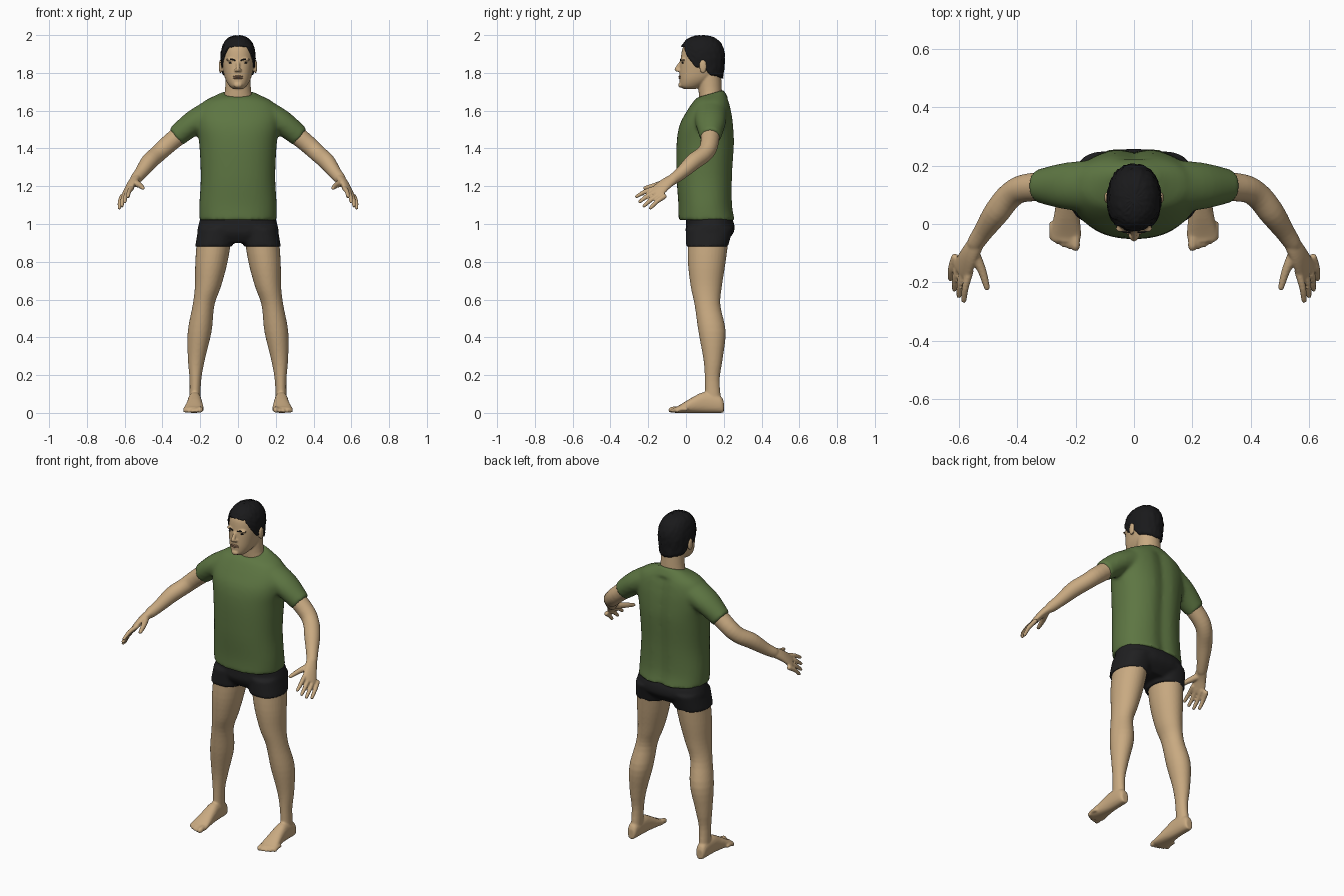
import bpy, bmesh, math, random
from mathutils import Vector, Matrix

random.seed(4)
if "Cube" in bpy.data.objects:
    bpy.data.objects.remove(bpy.data.objects["Cube"])


def material(name, red, green, blue):
    mat = bpy.data.materials.new(name)
    mat.use_nodes = True
    mat.diffuse_color = (red, green, blue, 1)
    shader = mat.node_tree.nodes["Principled BSDF"]
    shader.inputs["Base Color"].default_value = mat.diffuse_color
    shader.inputs["Roughness"].default_value = .8
    return mat


SKIN = material("skin", .58, .4, .22)
LIPS = material("lip_brown", .38, .22, .13)
GREEN = material("shirt_green", .11, .18, .055)
BLACK = material("shorts_black", .014, .014, .015)
HAIR = material("hair_black", .01, .01, .011)


def signed_power(value, exponent):
    return math.copysign(abs(value) ** exponent, value)


def spline(before, start, end, after, t):
    """Smooth blend from start to end, with slopes taken from the neighbours."""
    slope_in, slope_out = (end - before) / 2, (after - start) / 2
    ease = t * t * (3 - 2 * t)
    return (start + (end - start) * ease + slope_in * (t * (1 - t) ** 2)
            - slope_out * (t * t * (1 - t)))


def bridge(bm, loops):
    for low, high in zip(loops, loops[1:]):
        for k in range(len(low)):
            bm.faces.new((low[k - 1], low[k], high[k], high[k - 1]))
    bm.faces.new(loops[-1])


def loft(bm, rings, sides=32, power=2, steps=4):
    """Closed smooth skin through rings of (centre, half axis, half axis)."""
    last = len(rings) - 1
    fine = []
    for i in range(last):
        near = [rings[max(0, min(last, i + k))] for k in (-1, 0, 1, 2)]
        for s in range(steps):
            fine.append([spline(*column, s / steps) for column in zip(*near)])
    fine.append(rings[-1])
    angles = [math.tau * k / sides for k in range(sides)]
    loops = [[bm.verts.new(centre + u * signed_power(math.cos(a), 2 / power)
                           + v * signed_power(math.sin(a), 2 / power)) for a in angles]
             for centre, u, v in fine]
    bridge(bm, loops)
    bm.faces.new(loops[0])


def level(z, left, right, front, back, tilt=0):
    """Horizontal ring within the given limits."""
    return (Vector(((left + right) / 2, (front + back) / 2, z)),
            Vector(((right - left) / 2, 0, 0)), Vector((0, (back - front) / 2, tilt)))


def centred(z, half_width, front, back, tilt=0):
    return level(z, -half_width, half_width, front, back, tilt)


def upright(y, left, right, top):
    """Ring facing the front, resting on the ground."""
    return (Vector(((left + right) / 2, y, top / 2)),
            Vector(((right - left) / 2, 0, 0)), Vector((0, 0, top / 2)))


def limb(bm, points, wide=(0, 1, 0), sides=20, rounded=True):
    """Tube along points of (x, y, z, radius[, second radius])."""
    places = [Vector(point[:3]) for point in points]
    rings = []
    for i, point in enumerate(points):
        along = places[min(i + 1, len(places) - 1)] - places[max(i - 1, 0)]
        along.normalize()
        axis = Vector(wide)
        axis = (axis - along * axis.dot(along)).normalized()
        rings.append((places[i], axis * point[3], along.cross(axis) * point[-1]))
    if rounded:
        for end, inner, slot in ((0, 1, 0), (-1, -2, len(rings) + 1)):
            centre, u, v = rings[end]
            out = (places[end] - places[inner]).normalized() * min(u.length, v.length)
            rings.insert(slot, (centre + out * .8, u / 2, v / 2))
    loft(bm, rings, sides)


def ball(bm, centre, radii):
    place = Matrix.Translation(centre) @ Matrix.Diagonal((*radii, 1))
    bmesh.ops.create_uvsphere(bm, u_segments=20, v_segments=12, radius=1, matrix=place)


def mirror_x(bm):
    copy = bmesh.ops.duplicate(bm, geom=bm.verts[:] + bm.edges[:] + bm.faces[:])
    for item in copy["geom"]:
        if isinstance(item, bmesh.types.BMVert):
            item.co.x *= -1


def finish(bm, name, mat, voxel=0, smooth=3, mirror=False):
    bmesh.ops.recalc_face_normals(bm, faces=bm.faces)
    mesh = bpy.data.meshes.new(name)
    bm.to_mesh(mesh)
    bm.free()
    mesh.materials.append(mat)
    mesh.shade_smooth()
    part = bpy.data.objects.new(name, mesh)
    bpy.context.collection.objects.link(part)
    if voxel:
        blend = part.modifiers.new("blend", "REMESH")
        blend.mode = "VOXEL"
        blend.voxel_size = voxel
        blend.use_smooth_shade = True
        part.modifiers.new("soften", "SMOOTH").iterations = smooth
    if mirror:
        part.modifiers.new("other_side", "MIRROR").use_mirror_merge = False


# Shirt: sleeves, then torso with a spine hollow
bm = bmesh.new()
limb(bm, [(.12, .13, 1.59, .09, .08), (.235, .13, 1.535, .08, .066), (.33, .13, 1.46, .056)],
     sides=32, rounded=False)
mirror_x(bm)
loft(bm, [centred(1.02, .205, -.04, .265), centred(1.1, .205, -.04, .25),
          centred(1.25, .197, -.05, .25), centred(1.42, .205, -.05, .26),
          centred(1.52, .22, -.035, .255), centred(1.59, .22, 0, .245),
          centred(1.65, .18, .04, .23), centred(1.69, .09, .06, .2, tilt=.02)], 48, 2.25)
for v in bm.verts:
    if v.co.y > .15 and v.co.z < 1.66:
        v.co.y -= .016 * math.exp(-(v.co.x / .04) ** 2)
finish(bm, "shirt", GREEN, .011, 5)

# Shorts: two leg openings and the seat
bm = bmesh.new()
loft(bm, [level(.98, .01, .21, 0, .25), level(.88, .03, .227, 0, .222)], power=2.3)
mirror_x(bm)
loft(bm, [centred(1.06, .19, 0, .23), centred(1, .208, 0, .255),
          centred(.95, .212, 0, .25), centred(.9, .16, .03, .2)], power=2.4)
finish(bm, "shorts", BLACK, .009)

# Leg with foot and toes
bm = bmesh.new()
loft(bm, [level(.95, .03, .215, .01, .23), level(.8, .055, .226, .01, .21),
          level(.67, .09, .228, .025, .19), level(.57, .125, .24, .046, .182),
          level(.43, .14, .266, .066, .21), level(.28, .176, .265, .093, .193),
          level(.17, .195, .256, .1, .178), level(.03, .2, .258, .1, .19)])
loft(bm, [upright(.2, .21, .25, .06), upright(.18, .2, .26, .09), upright(.1, .194, .265, .11),
          upright(.04, .188, .272, .086), upright(-.04, .18, .287, .038),
          upright(-.06, .19, .28, .03)], 24, 2.3)
for i in range(5):
    x, tip, r = .2 + .02 * i, -.08 + .002 * i * i, .01 if i else .015
    limb(bm, [(x, tip + .05, .02, r), (x, tip + .02, .02, r), (x, tip, r, r)], (1, 0, 0), 14)
finish(bm, "legs", SKIN, .006, mirror=True)

# Arm with hand, fingers and thumb
bm = bmesh.new()
limb(bm, [(.2, .13, 1.56, .05), (.36, .125, 1.43, .048), (.42, .1, 1.375, .045),
          (.47, .04, 1.33, .044), (.515, -.025, 1.27, .034), (.545, -.07, 1.235, .028)], sides=28)
across = Vector((.047, .045, -.04))
limb(bm, [(.54, -.065, 1.24, .029, .024), (.565, -.11, 1.21, .037, .021),
          (.59, -.16, 1.165, .042, .014)], across)
for i, length in enumerate((1, 1, .93, .75)):
    root = Vector((.562, -.162, 1.19)) + across * i * .36
    reach = Vector((.02, -.1, -.045 - .013 * i)) * length
    middle = root + reach * .55 + Vector((.004, 0, .006))
    limb(bm, [(*root, .013), (*middle, .012), (*(root + reach), .009)], across, 14)
limb(bm, [(.548, -.1, 1.22, .019), (.52, -.16, 1.205, .015), (.503, -.218, 1.19, .01)])
finish(bm, "arms", SKIN, .005, mirror=True)

# Head, neck, ears, nose, brow and chin
bm = bmesh.new()
loft(bm, [centred(1.62, .09, .075, .19), centred(1.7, .07, .067, .19), centred(1.8, .066, .06, .185)])
loft(bm, [centred(1.715, .026, -.012, .05), centred(1.73, .045, -.03, .09),
          centred(1.76, .064, -.034, .14), centred(1.8, .076, -.034, .18),
          centred(1.87, .085, -.028, .194), centred(1.93, .079, -.018, .184),
          centred(1.97, .058, .012, .155), centred(1.985, .03, .045, .125)], 40, 2.2)
limb(bm, [(0, -.025, 1.86, .008), (0, -.04, 1.835, .01), (0, -.049, 1.817, .012)], (1, 0, 0))
for side in (1, -1):
    ball(bm, (side * .011, -.04, 1.813), (.009, .011, .008))
    ball(bm, (side * .034, -.016, 1.87), (.03, .013, .008))
    ball(bm, (side * .093, .09, 1.834), (.009, .02, .037))
ball(bm, (0, -.03, 1.735), (.022, .011, .014))
finish(bm, "head", SKIN, .005, 2)

# Lips, eyes and eyebrows
lips, eyes, brows = bmesh.new(), bmesh.new(), bmesh.new()
for z in (1.781, 1.772):
    ball(lips, (0, -.031, z), (.026, .009, .005))
ball(eyes, (.036, -.017, 1.853), (.014, .006, .0045))
limb(brows, [(.016, -.027, 1.866, .0035), (.036, -.026, 1.872, .004), (.058, -.011, 1.868, .003)],
     (0, 0, 1))
finish(lips, "lips", LIPS)
finish(eyes, "eyes", HAIR, mirror=True)
finish(brows, "eyebrows", HAIR, mirror=True)

# Hair: rough cap that follows a hairline from forehead to nape
HAIRLINE = [(0, 1.94), (35, 1.935), (75, 1.83), (95, 1.83), (112, 1.79), (181, 1.77)]


def hairline(degrees):
    for (a, low), (b, high) in zip(HAIRLINE, HAIRLINE[1:]):
        if degrees <= b:
            return low + (high - low) * (degrees - a) / (b - a)


bm = bmesh.new()
columns, rows, middle, height = 72, 22, 1.87, .128
loops = []
for row in range(rows + 1):
    loop = []
    for column in range(columns):
        angle = math.tau * column / columns - math.pi
        low = hairline(abs(math.degrees(angle)))
        rise = math.sin(max(row - 1, 0) / rows * math.pi / 2)
        z = low + (middle + height - low) * rise
        size = (1 - ((z - middle) / height) ** 2.5) ** .4 if z > middle else 1 + .8 * (z - middle)
        size *= random.uniform(.98, 1.03) if row else .86
        loop.append(bm.verts.new((.092 * size * signed_power(math.sin(angle), .92),
                                  .085 - .12 * size * signed_power(math.cos(angle), .92),
                                  z + random.uniform(-.002, .002))))
    loops.append(loop)
bridge(bm, loops)
finish(bm, "hair", HAIR)
